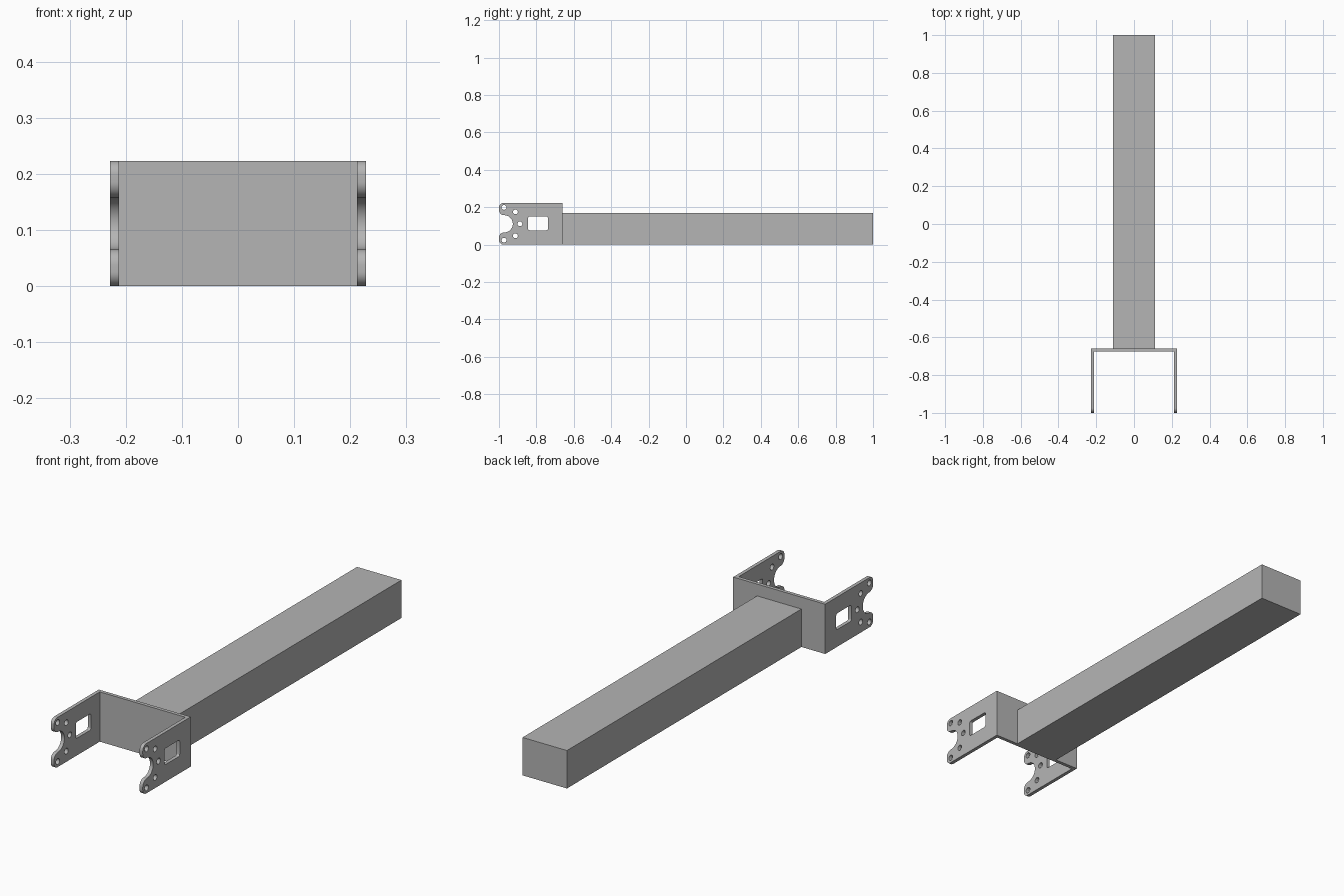
import bpy, bmesh
from math import sin, cos, pi
from mathutils import Matrix

cube = bpy.data.objects.get("Cube")
if cube:
    bpy.data.objects.remove(cube, do_unlink=True)

FRONT, JOINT, BACK = -1.0, -0.66, 1.0
HEIGHT, HALF_WIDTH, THICK = 0.223, 0.228, 0.016
MID = HEIGHT / 2

grey = bpy.data.materials.new("plain_grey")
grey.use_nodes = True
colour = (0.46, 0.46, 0.46, 1)
grey.diffuse_color = colour
grey.node_tree.nodes["Principled BSDF"].inputs["Base Color"].default_value = colour


def box(name, x, y, z):
    """Box from three (low, high) ranges."""
    bm = bmesh.new()
    bmesh.ops.create_cube(bm, size=1)
    for v in bm.verts:
        v.co = [r[0] if c < 0 else r[1] for c, r in zip(v.co, (x, y, z))]
    mesh = bpy.data.meshes.new(name)
    bm.to_mesh(mesh)
    bm.free()
    mesh.materials.append(grey)
    obj = bpy.data.objects.new(name, mesh)
    bpy.context.collection.objects.link(obj)
    return obj


def arc(cy, cz, r, start, end, n=10):
    """Points along an arc, angles in units of pi."""
    angles = [pi * (start + (end - start) * i / n) for i in range(n + 1)]
    return [(cy + r * cos(a), cz + r * sin(a)) for a in angles]


def rounded_rect(y0, y1, z0, z1, r):
    return (arc(y1 - r, z1 - r, r, 0, 0.5, 4) + arc(y0 + r, z1 - r, r, 0.5, 1, 4)
            + arc(y0 + r, z0 + r, r, 1, 1.5, 4) + arc(y1 - r, z0 + r, r, 1.5, 2, 4))


# Arm outline: two rounded lobes with a round notch between them
notch = 0.046
lobe_z = MID + notch
upper = (arc(FRONT + 0.025, HEIGHT - 0.025, 0.025, 0.5, 1)
         + arc(FRONT + 0.028, lobe_z + 0.028, 0.028, 1, 1.5)
         + arc(FRONT + 0.028, MID, notch, 0.5, 0, 14))
lower = [(y, HEIGHT - z) for y, z in reversed(upper[:-1])]
outline = [(JOINT, 0), (JOINT, HEIGHT)] + upper + lower

# Screw holes and the rectangular window
hole_spots = [(-0.973, 0.0875), (-0.912, 0.064), (-0.888, 0),
              (-0.912, -0.064), (-0.973, -0.0875)]
cutouts = [arc(y, MID + z, 0.013, 0, 2 * 15 / 16, 15) for y, z in hole_spots]
cutouts.append(rounded_rect(-0.845, -0.738, 0.077, 0.15, 0.008))


def bracket_arm(name, x):
    curve = bpy.data.curves.new(name, "CURVE")
    curve.dimensions = "2D"
    curve.fill_mode = "BOTH"
    curve.extrude = THICK / 2
    for loop in [outline] + cutouts:
        spline = curve.splines.new("POLY")
        spline.points.add(len(loop) - 1)
        for p, (y, z) in zip(spline.points, loop):
            p.co = (y, z, 0, 1)
        spline.use_cyclic_u = True
    temp = bpy.data.objects.new(name + "_profile", curve)
    bpy.context.collection.objects.link(temp)
    graph = bpy.context.evaluated_depsgraph_get()
    mesh = bpy.data.meshes.new_from_object(temp.evaluated_get(graph))
    bpy.data.objects.remove(temp, do_unlink=True)

    # Stand the flat profile upright: its plane becomes y-z
    stand = Matrix(((0, 0, 1, x), (1, 0, 0, 0), (0, 1, 0, 0), (0, 0, 0, 1)))
    bm = bmesh.new()
    bm.from_mesh(mesh)
    bm.transform(stand)
    bmesh.ops.remove_doubles(bm, verts=bm.verts, dist=1e-5)
    bmesh.ops.recalc_face_normals(bm, faces=bm.faces)
    bm.to_mesh(mesh)
    bm.free()
    mesh.materials.clear()
    mesh.materials.append(grey)
    obj = bpy.data.objects.new(name, mesh)
    bpy.context.collection.objects.link(obj)
    bpy.ops.object.select_all(action="DESELECT")
    obj.select_set(True)
    bpy.context.view_layer.objects.active = obj
    bpy.ops.object.shade_smooth_by_angle(angle=pi / 6)


# Bracket and beam
for side, sign in (("left", 1), ("right", -1)):
    bracket_arm(side + "_bracket_arm", sign * (HALF_WIDTH - THICK / 2))
inner = HALF_WIDTH - THICK
box("bracket_back_plate", (-inner, inner), (JOINT - THICK, JOINT), (0, HEIGHT))
box("beam", (-0.11, 0.11), (JOINT, BACK), (0, 0.17))
